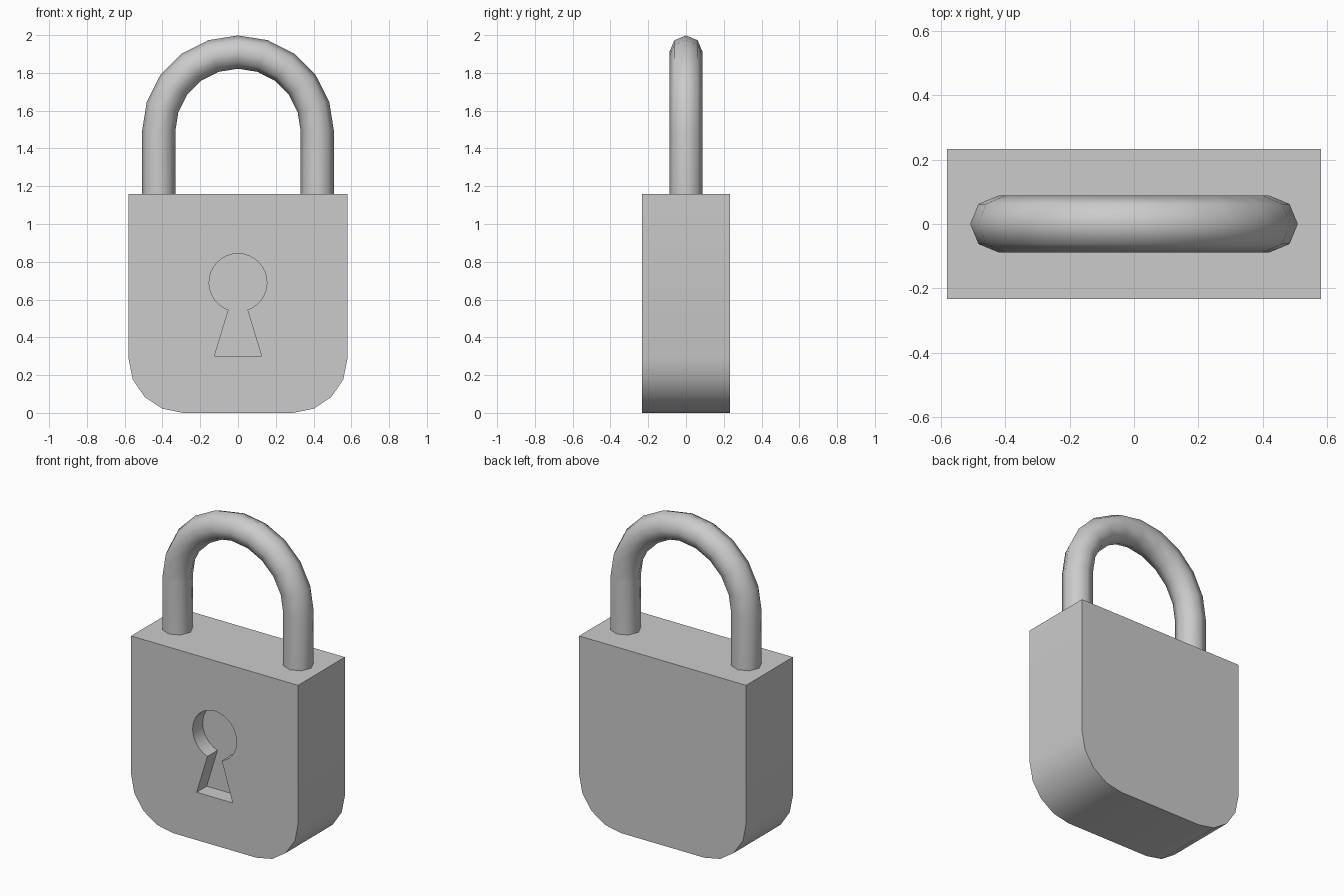
import bpy, bmesh
from math import sin, cos, pi, radians, asin

if "Cube" in bpy.data.objects:
    bpy.data.objects.remove(bpy.data.objects["Cube"])


def finish(name, bm):
    bmesh.ops.recalc_face_normals(bm, faces=bm.faces)
    mesh = bpy.data.meshes.new(name)
    bm.to_mesh(mesh)
    bm.free()
    obj = bpy.data.objects.new(name, mesh)
    bpy.context.collection.objects.link(obj)
    return obj


def prism(name, profile, y0, y1):
    """Extrude an x-z outline from y0 to y1."""
    bm = bmesh.new()
    face = bm.faces.new([bm.verts.new((x, y0, z)) for x, z in profile])
    ext = bmesh.ops.extrude_face_region(bm, geom=[face])["geom"]
    verts = [g for g in ext if isinstance(g, bmesh.types.BMVert)]
    bmesh.ops.translate(bm, verts=verts, vec=(0, y1 - y0, 0))
    return finish(name, bm)


def arc(cx, cz, r, a0, a1, n):
    steps = [a0 + (a1 - a0) * i / n for i in range(n + 1)]
    return [(cx + r * cos(a), cz + r * sin(a)) for a in steps]


def smooth(obj, angle):
    bpy.ops.object.select_all(action='DESELECT')
    obj.select_set(True)
    bpy.context.view_layer.objects.active = obj
    bpy.ops.object.shade_smooth_by_angle(angle=radians(angle))


# Body with rounded lower corners
W, H, D, R = 0.58, 1.16, 0.232, 0.29
outline = [(W, H), (-W, H)]
outline += arc(-W + R, R, R, pi, 1.5 * pi, 4)
outline += arc(W - R, R, R, 1.5 * pi, 2 * pi, 4)
body = prism("lock_body", outline, -D, D)

# Keyhole recess in the front
kr, neck = 0.153, 0.05
gap = asin(neck / kr)
keyhole = arc(0, 0.69, kr, -pi / 2 + gap, 1.5 * pi - gap, 28)
keyhole += [(-0.125, 0.30), (0.125, 0.30)]
cutter = prism("keyhole_cutter", keyhole, -D - 0.1, -D + 0.1)
cutter.hide_render = True
mod = body.modifiers.new("keyhole", 'BOOLEAN')
mod.operation = 'DIFFERENCE'
mod.solver = 'EXACT'
mod.object = cutter
bpy.context.view_layer.objects.active = body
bpy.ops.object.modifier_apply(modifier=mod.name)
bpy.data.objects.remove(cutter)
smooth(body, 30)

# Shackle: eight-sided tube along two legs and a half circle
SR, TUBE, CZ, SIDES = 0.42, 0.088, 1.49, 8
path = [(SR, H - 0.01, 0)]
path += [(x, z, pi * i / 10) for i, (x, z) in enumerate(arc(0, CZ, SR, 0, pi, 10))]
path += [(-SR, H - 0.01, pi)]
bm = bmesh.new()
rings = []
for x, z, a in path:
    ring = []
    for k in range(SIDES):
        t = 2 * pi * k / SIDES
        out = TUBE * cos(t)
        ring.append(bm.verts.new((x + out * cos(a), TUBE * sin(t), z + out * sin(a))))
    rings.append(ring)
for r0, r1 in zip(rings, rings[1:]):
    for k in range(SIDES):
        j = (k + 1) % SIDES
        bm.faces.new((r0[k], r0[j], r1[j], r1[k]))
bm.faces.new(rings[0])
bm.faces.new(rings[-1])
smooth(finish("shackle", bm), 60)
